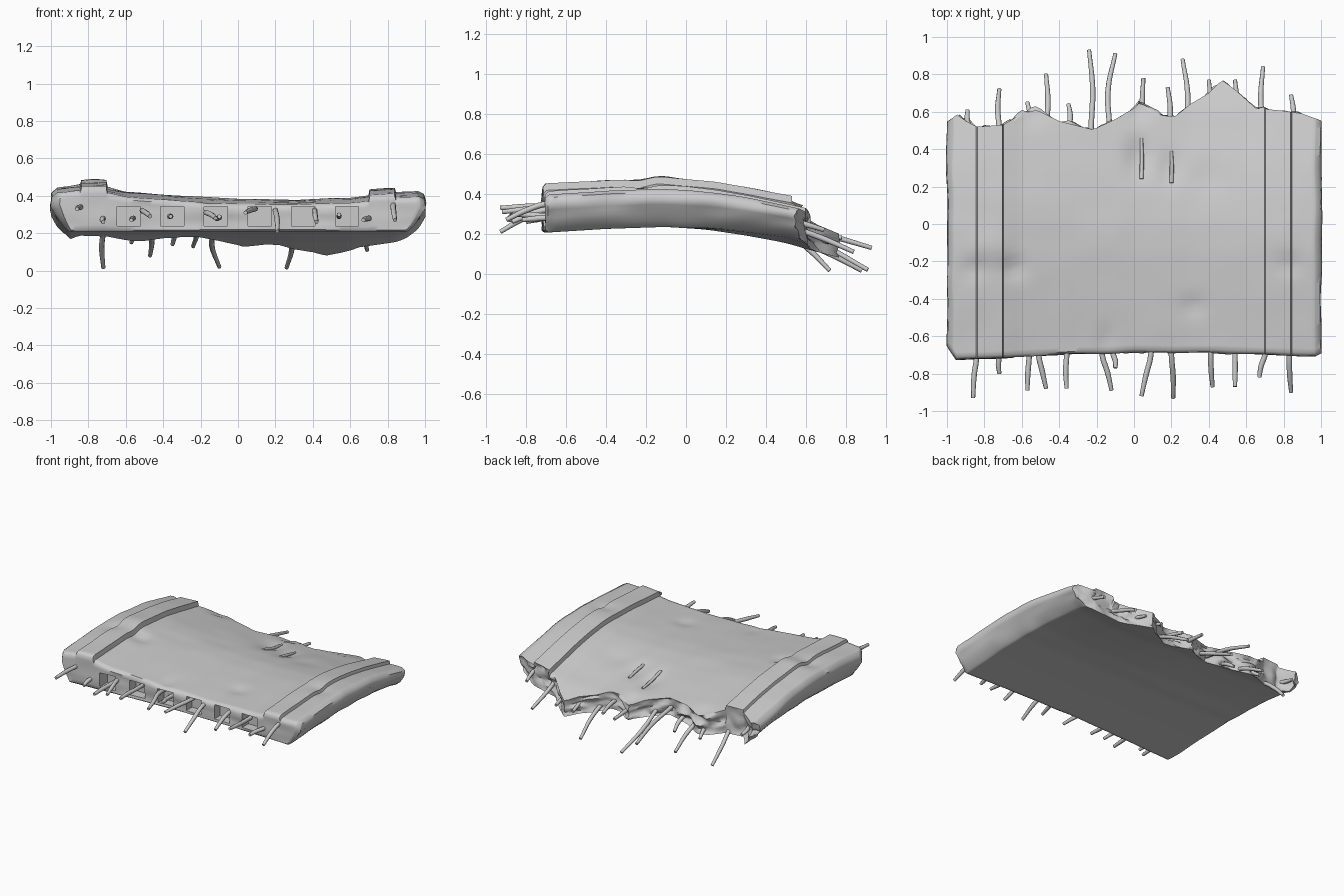
import bpy, bmesh, math, random
from mathutils import Vector, noise

if "Cube" in bpy.data.objects:
    bpy.data.objects.remove(bpy.data.objects["Cube"])

random.seed(4)


def lerp_table(table, v):
    if v <= table[0][0]:
        return table[0][1]
    for (a, p), (b, q) in zip(table, table[1:]):
        if v <= b:
            return p + (q - p) * (v - a) / (b - a)
    return table[-1][1]


# Slab shape: broken back edge, front edge, arching along y, road cross-section
BACK = [(-1, .55), (-.95, .585), (-.9, .55), (-.84, .52), (-.7, .53), (-.6, .59), (-.52, .61),
        (-.4, .55), (-.22, .505), (-.1, .56), (0, .62), (.03, .65), (.15, .58), (.22, .575),
        (.3, .64), (.4, .70), (.47, .77), (.55, .71), (.65, .62), (.8, .605), (.9, .59), (1, .555)]
FRONT = [(-1, -.65), (-.95, -.725), (-.7, -.715), (-.3, -.695), (0, -.685), (.4, -.69), (.97, -.705), (1, -.69)]
ARC = [(-.72, -.03), (-.4, -.01), (-.15, 0), (0, -.005), (.15, -.026), (.3, -.055), (.6, -.125), (.77, -.185)]
BOTTOM = [(-.72, .205), (-.4, .225), (-.1, .235), (.1, .222), (.3, .192), (.5, .155), (.6, .125), (.77, .08)]
LIFT = [(-1, 1), (-.3, .8), (.1, .3), (.3, 0), (.6, 0), (.95, 1)]  # sides sag less at the back
TOP = [(-1, .42), (-.97, .445), (-.844, .458), (-.838, .478), (-.704, .48), (-.697, .445), (-.6, .424),
       (-.3, .40), (0, .385), (.3, .38), (.6, .39), (.697, .403), (.703, .435), (.838, .442),
       (.844, .42), (.97, .425), (1, .41)]
SIDE = [(0, .915), (.12, .935), (.3, .96), (.75, .997), (1, .99)]
# Worn spots (depth > 0) and bulges (depth < 0): x, y, radius x, radius y, depth
DENTS = [(.03, .36, .07, .1, .03), (.19, .3, .07, .09, .025), (.4, .25, .1, .1, .012),
         (-.85, -.24, .07, .05, .015), (-.65, -.24, .07, .05, .02), (.83, -.22, .07, .05, .015),
         (-.77, -.12, .09, .07, -.01), (.77, -.08, .09, .07, -.006),
         (-.15, -.62, .05, .08, .012), (.32, -.44, .07, .05, .015),
         (-.55, .58, .07, .05, .015), (.02, .6, .06, .05, .02)]


def lift(x, y):
    return lerp_table(LIFT, x) * min(max(y, 0) / .5, 1)


def top_z(x, y):
    z = lerp_table(TOP, x) + lerp_table(ARC, y) + .02 * lift(x, y)
    for cx, cy, rx, ry, d in DENTS:
        z -= d * math.exp(-((x - cx) / rx) ** 2 - ((y - cy) / ry) ** 2)
    return z + .004 * noise.noise(Vector((x * 5, y * 5, 1)))


xs = sorted({round(-1 + i / 40, 3) for i in range(81)} - {-.7, .7} | {p[0] for p in TOP})
ts = [0, .012, .03] + [.06 + .03 * i for i in range(30)] + [.96, .985, 1]
NI, NJ, NK = len(ts) - 1, len(xs) - 1, 8


def slab_point(i, j, k):
    u, t, s = xs[j], ts[i], k / NK
    y0, y1 = lerp_table(FRONT, u), lerp_table(BACK, u)
    y = y0 + (y1 - y0) * t
    x = u
    if abs(u) > .844:
        edge = lerp_table(SIDE, s) + .008 * noise.noise(Vector((u, y * 5, s * 2)))
        x = math.copysign(.844 + (abs(u) - .844) / .156 * (edge + .005 - .844), u)
    zt, zb = top_z(u, y), lerp_table(BOTTOM, y) + .04 * lift(u, y)
    if i == 0:
        zt, zb = zt - .015, zb + .012
        y += .01 * noise.noise(Vector((u * 4, s * 2, 7)))
    if abs(u) > .94:
        zb += .012 * ((abs(u) - .94) / .06) ** 2
    zt = max(zt, zb + .08)
    z = zb + (zt - zb) * s
    if i == NI and 0 < k < NK:
        y += .045 * noise.noise(Vector((u * 11, s * 3, 3))) - .01
        z += .012 * noise.noise(Vector((u * 9, s * 3, 9)))
    return x, y, z


# Broken deck slab with raised kerbs
bm = bmesh.new()
cache = {}


def vert(*ijk):
    if ijk not in cache:
        cache[ijk] = bm.verts.new(slab_point(*ijk))
    return cache[ijk]


def sheet(na, nb, at):
    for a in range(na):
        for b in range(nb):
            bm.faces.new([vert(*at(a, b)), vert(*at(a + 1, b)), vert(*at(a + 1, b + 1)), vert(*at(a, b + 1))])


for end in (0, 1):
    sheet(NI, NJ, lambda a, b: (a, b, end * NK))
    sheet(NI, NK, lambda a, b: (a, end * NJ, b))
    sheet(NJ, NK, lambda a, b: (end * NI, a, b))
bmesh.ops.recalc_face_normals(bm, faces=bm.faces)


def mesh_object(name, bm):
    me = bpy.data.meshes.new(name)
    bm.to_mesh(me)
    bm.free()
    ob = bpy.data.objects.new(name, me)
    bpy.context.collection.objects.link(ob)
    return ob


slab = mesh_object("broken_deck_slab", bm)

# Square pockets along the front face
bm = bmesh.new()
for n in range(6):
    box = bmesh.ops.create_cube(bm, size=1)["verts"]
    for v in box:
        v.co = Vector((-.585 + n * .2335 + v.co.x * .125, -.72 + v.co.y * .2, .29 + v.co.z * .105))
cutter = mesh_object("pocket_cutter", bm)
cutter.hide_render = True
mod = slab.modifiers.new("pockets", "BOOLEAN")
mod.operation, mod.solver, mod.object = "DIFFERENCE", "EXACT", cutter
bpy.context.view_layer.objects.active = slab
slab.select_set(True)
bpy.ops.object.modifier_apply(modifier=mod.name)
bpy.data.objects.remove(cutter)
bpy.ops.object.shade_smooth_by_angle(angle=math.radians(50))


# Bent reinforcing rods
def rods(name, paths, radius=.0145):
    cu = bpy.data.curves.new(name, "CURVE")
    cu.dimensions, cu.bevel_depth, cu.bevel_resolution = "3D", radius, 2
    cu.use_fill_caps, cu.resolution_u = True, 5
    for pts in paths:
        sp = cu.splines.new("BEZIER")
        sp.bezier_points.add(len(pts) - 1)
        for bp, co in zip(sp.bezier_points, pts):
            bp.co = co
            bp.handle_left_type = bp.handle_right_type = "AUTO"
        sp.bezier_points[-1].radius = .75
    ob = bpy.data.objects.new(name, cu)
    bpy.context.collection.objects.link(ob)


# Front rods: x, tip x, tip y, root z, tip z
front = [(-.84, -.86, -.93, .34, .33), (-.72, -.72, -.80, .28, .26), (-.56, -.57, -.89, .28, .27),
         (-.51, -.47, -.88, .32, .29), (-.36, -.36, -.88, .29, .29), (-.17, -.12, -.89, .31, .28),
         (-.11, -.10, -.77, .28, .29), (.09, .04, -.92, .33, .31), (.20, .21, -.93, .32, .21),
         (.41, .42, -.87, .32, .26), (.54, .54, -.87, .29, .30), (.70, .67, -.82, .28, .27),
         (.83, .84, -.90, .35, .27)]
rods("front_rods", [[(x, -.58, z0), (x, -.70, z0), ((x * .4 + tx * .6) + random.uniform(-.006, .006),
     (ty - .70) / 2, z0 * .6 + z1 * .4), (tx, ty, z1)] for x, tx, ty, z0, z1 in front])

# Back rods: x, tip x, tip y, root z, tip z
back = [(-.88, -.89, .61, .27, .25), (-.72, -.72, .72, .21, .016), (-.57, -.57, .65, .23, .15),
        (-.47, -.47, .80, .22, .08), (-.35, -.35, .64, .22, .14), (-.23, -.24, .93, .24, .13),
        (-.13, -.10, .91, .22, .02), (.05, .05, .78, .21, .18), (.19, .18, .73, .21, .17),
        (.28, .26, .88, .19, .016), (.40, .40, .77, .20, .14), (.54, .54, .77, .20, .15),
        (.69, .69, .84, .24, .11), (.85, .84, .69, .27, .22)]
rods("back_rods", [[(x, .42, z0 + .02), (x, .5, z0), (x + random.uniform(-.015, .015), .45 * .5 + ty * .5 + .03,
     z0 * .55 + z1 * .45), (tx, ty, z1)] for x, tx, ty, z0, z1 in back])

# Rods exposed through the worn road surface
rods("exposed_rods", [[(x, y0, top_z(x, y0)), (x + .002, (y0 + y1) / 2, top_z(x, (y0 + y1) / 2) + .012),
     (x, y1, top_z(x, y1))] for x, y0, y1 in ((.04, .24, .46), (.2, .22, .39))], .011)
